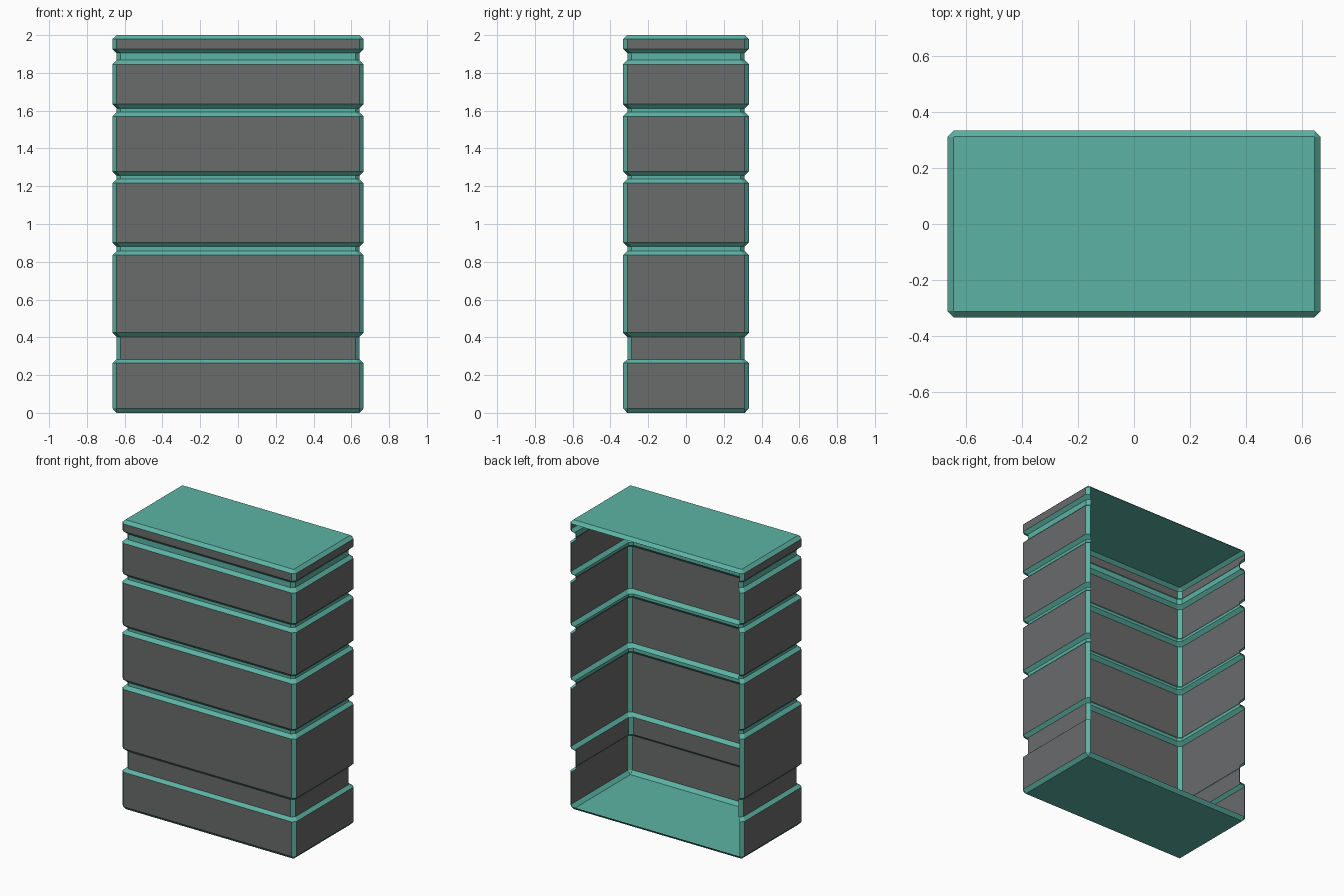
import bpy, bmesh

if "Cube" in bpy.data.objects:
    bpy.data.objects.remove(bpy.data.objects["Cube"])

HX, HY = 0.665, 0.333   # half width and half depth
C = 0.022               # chamfer size


def material(name, rgb):
    m = bpy.data.materials.new(name)
    m.diffuse_color = (*rgb, 1)
    m.use_nodes = True
    m.node_tree.nodes["Principled BSDF"].inputs["Base Color"].default_value = m.diffuse_color
    return m


grey = material("dark glass grey", (0.142, 0.145, 0.148))
teal = material("teal trim", (0.107, 0.448, 0.368))

# Vertical profile: (height, inset)
profile = [(0, C), (0.024, 0), (0.263, 0), (0.283, C), (0.403, C), (0.425, 0)]
for low, high in [(0.835, 0.902), (1.216, 1.278), (1.57, 1.634), (1.845, 1.927)]:
    profile += [(low, 0), (low + C, C), (high - C, C), (high, 0)]
profile += [(1.979, 0), (2.0, C)]


def ring(bm, z, inset):
    """Rectangle with cut corners; edges alternate wall, corner, wall..."""
    x, y = HX - inset, HY - inset
    # the caps keep sharp corners where the chamfers close up
    k = C if 0.01 < z < 1.99 else 0.001
    pts = [(-x + k, -y), (x - k, -y), (x, -y + k), (x, y - k),
           (x - k, y), (-x + k, y), (-x, y - k), (-x, -y + k)]
    return [bm.verts.new((px, py, z)) for px, py in pts]


# Tower shell: front, sides and corner trims, left open at the back
bm = bmesh.new()
rings = [ring(bm, z, i) for z, i in profile]
last = len(rings) - 2
for lvl in range(len(rings) - 1):
    a, b = rings[lvl], rings[lvl + 1]
    (z0, i0), (z1, i1) = profile[lvl], profile[lvl + 1]
    for s in range(8):
        if s == 4 and lvl not in (0, last):
            continue    # open back
        t = (s + 1) % 8
        f = bm.faces.new((a[s], a[t], b[t], b[s]))
        panel = i0 == i1 and z1 - z0 > 0.05 and s % 2 == 0
        f.material_index = 0 if panel else 1

# Roof and floor
for r in (rings[-1], rings[0][::-1]):
    bm.faces.new(r).material_index = 1

mesh = bpy.data.meshes.new("tower_shell")
bm.to_mesh(mesh)
bm.free()
mesh.materials.append(grey)
mesh.materials.append(teal)
tower = bpy.data.objects.new("tower_shell", mesh)
bpy.context.collection.objects.link(tower)
